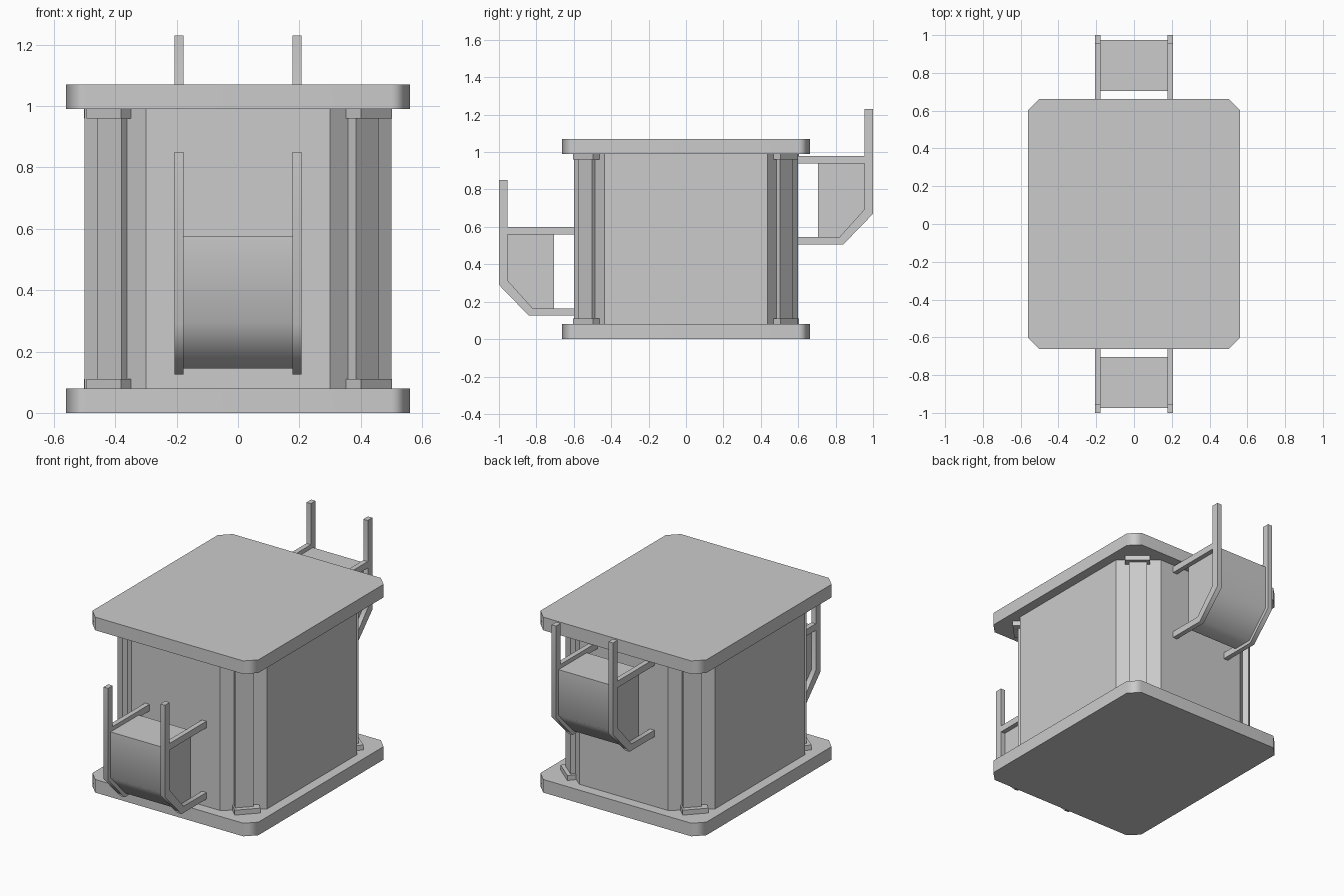
import bpy, bmesh, math
from mathutils import Vector

cube = bpy.data.objects.get("Cube")
if cube:
    bpy.data.objects.remove(cube, do_unlink=True)

grey = bpy.data.materials.new("light_grey")
grey.use_nodes = True
colour = (0.6, 0.6, 0.6, 1)
grey.diffuse_color = colour
grey.node_tree.nodes["Principled BSDF"].inputs["Base Color"].default_value = colour


def prism(name, profile, start, end, place, smooth=False):
    """Extrude a 2D profile; place(u, v, w) gives the 3D point."""
    bm = bmesh.new()
    face = bm.faces.new([bm.verts.new(place(u, v, start)) for u, v in profile])
    shift = Vector(place(0, 0, end)) - Vector(place(0, 0, start))
    geom = bmesh.ops.extrude_face_region(bm, geom=[face])["geom"]
    if face.is_valid and len(bm.faces) < len(profile) + 2:
        bm.faces.new([v for v in face.verts])
    bmesh.ops.translate(bm, vec=shift, verts=[g for g in geom if isinstance(g, bmesh.types.BMVert)])
    bmesh.ops.recalc_face_normals(bm, faces=bm.faces)
    # Soften chamfers, keep square corners sharp
    for f in bm.faces:
        f.smooth = smooth
    for e in bm.edges:
        e.smooth = smooth and e.calc_face_angle(math.pi) < math.radians(50)
    mesh = bpy.data.meshes.new(name)
    bm.to_mesh(mesh)
    bm.free()
    mesh.materials.append(grey)
    ob = bpy.data.objects.new(name, mesh)
    bpy.context.collection.objects.link(ob)
    if smooth:
        mod = ob.modifiers.new("even_shading", 'WEIGHTED_NORMAL')
        mod.keep_sharp = True
    return ob


def upright(u, v, w):
    return (u, v, w)


def chamfered(x, y, cx, cy):
    """Rectangle outline with cut corners."""
    return [(x, cy), (cx, y), (-cx, y), (-x, cy),
            (-x, -cy), (-cx, -y), (cx, -y), (x, -cy)]


# Base slab, lid slab and body
z_floor, z_lid = 0.08, 0.99
slab = chamfered(0.56, 0.663, 0.50, 0.603)
prism("base_slab", slab, 0, z_floor, upright, True)
prism("lid_slab", slab, z_lid, 1.07, upright, True)
prism("body", chamfered(0.50, 0.60, 0.30, 0.435), z_floor, z_lid, upright)


# Corner posts with a pad at each end, the same after a half turn
def corner_box(name, mid, angle, width, depth, z0, z1, turn):
    along = Vector((math.cos(angle), math.sin(angle)))
    inward = Vector((-along.y, along.x))
    if inward.dot(mid) > 0:
        inward.negate()
    mid = Vector(mid)
    half = along * width / 2
    outline = [mid - half, mid + half, mid + half + inward * depth, mid - half + inward * depth]
    prism(name, [p * turn for p in outline], z0, z1, upright)


corners = [("left", (0.42, 0.537), (0.4375, 0.5515), -40),
           ("right", (0.421, -0.54), (0.451, -0.551), 46)]
for side, post, pad, degrees in corners:
    for turn in (1, -1):
        a = math.radians(degrees)
        label = f"{side}_{'a' if turn > 0 else 'b'}"
        corner_box(f"post_{label}", Vector(post), a, 0.104, 0.06, z_floor, z_lid, turn)
        corner_box(f"lower_pad_{label}", Vector(pad), a, 0.146, 0.075, z_floor, 0.11, turn)
        corner_box(f"upper_pad_{label}", Vector(pad), a, 0.146, 0.075, 0.96, z_lid, turn)


# Side boxes held by a pair of bent rails; the rear one sits higher
box = [(0.705, 0.145), (0.83, 0.145), (0.975, 0.295), (0.975, 0.575), (0.705, 0.575)]
rail = [(0.60, 0.125), (0.84, 0.125), (1.0, 0.29), (1.0, 0.85), (0.955, 0.85),
        (0.955, 0.315), (0.82, 0.165), (0.60, 0.165)]
arm = [(0.60, 0.56), (0.96, 0.56), (0.96, 0.60), (0.60, 0.60)]

for end, sign, lift in (("front", -1, 0), ("back", 1, 0.38)):
    def sideways(u, v, w, sign=sign, lift=lift):
        return (w, sign * u, v + lift)

    prism(f"{end}_box", box, -0.178, 0.178, sideways, True)
    for side, s in (("left", 1), ("right", -1)):
        prism(f"{end}_{side}_rail", rail, s * 0.177, s * 0.207, sideways, True)
        prism(f"{end}_{side}_arm", arm, s * 0.177, s * 0.207, sideways)
